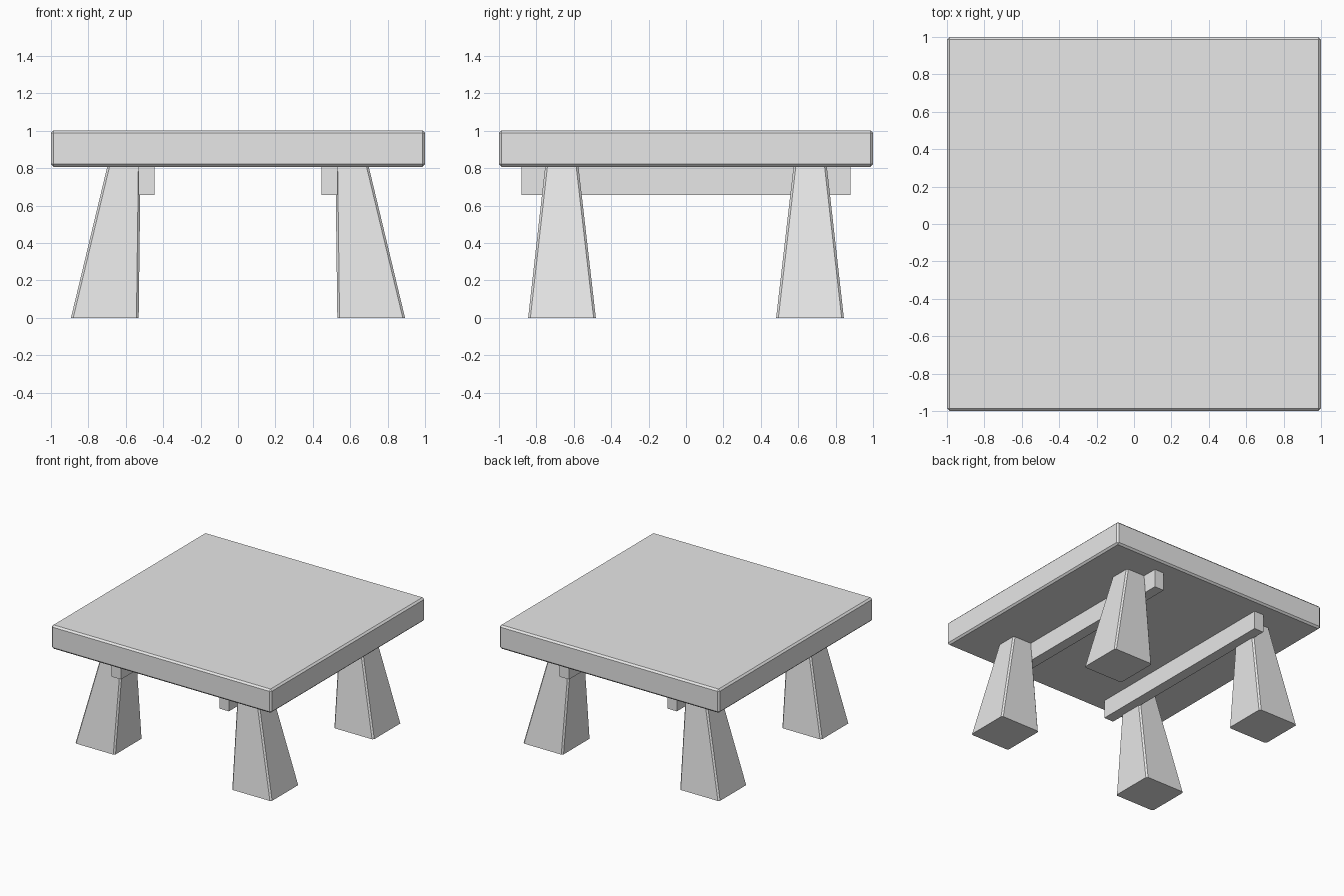
import bpy, bmesh

if "Cube" in bpy.data.objects:
    bpy.data.objects.remove(bpy.data.objects["Cube"])

grey = bpy.data.materials.new("plain_grey")
grey.diffuse_color = (0.8, 0.8, 0.8, 1)
grey.use_nodes = True
grey.node_tree.nodes["Principled BSDF"].inputs["Base Color"].default_value = grey.diffuse_color


def finish(name, bm):
    bmesh.ops.recalc_face_normals(bm, faces=bm.faces)
    mesh = bpy.data.meshes.new(name)
    bm.to_mesh(mesh)
    bm.free()
    mesh.materials.append(grey)
    obj = bpy.data.objects.new(name, mesh)
    bpy.context.collection.objects.link(obj)
    return obj


def box(name, x0, x1, y0, y1, z0, z1, chamfer=0):
    bm = bmesh.new()
    bmesh.ops.create_cube(bm, size=1)
    for v in bm.verts:
        v.co = (x1 if v.co.x > 0 else x0,
                y1 if v.co.y > 0 else y0,
                z1 if v.co.z > 0 else z0)
    if chamfer:
        bmesh.ops.bevel(bm, geom=bm.edges[:], offset=chamfer,
                        segments=1, affect='EDGES')
    return finish(name, bm)


def ring(bm, cx, cy, half, cut, z):
    """Square cross-section with chamfered corners."""
    a, b = half, half - cut
    pts = [(a, -b), (a, b), (b, a), (-b, a), (-a, b), (-a, -b), (-b, -a), (b, -a)]
    return [bm.verts.new((cx + x, cy + y, z)) for x, y in pts]


def leg(name, sx, sy):
    bm = bmesh.new()
    low = ring(bm, sx * 0.712, sy * 0.663, 0.181, 0.012, 0)
    top = ring(bm, sx * 0.610, sy * 0.664, 0.089, 0.012, 0.808)
    bm.faces.new(low)
    bm.faces.new(top)
    for i in range(8):
        j = (i + 1) % 8
        bm.faces.new((low[i], low[j], top[j], top[i]))
    return finish(name, bm)


# Thick square slab with chamfered edges
box("table_top", -1, 1, -1, 1, 0.807, 1.002, 0.014)

# Tapered, splayed legs and the rails along their inner sides
for sx, side in ((-1, "left"), (1, "right")):
    for sy, end in ((-1, "front"), (1, "back")):
        leg(f"{end}_{side}_leg", sx, sy)
    xs = sorted((sx * 0.447, sx * 0.533))
    box(f"{side}_rail", xs[0], xs[1], -0.88, 0.88, 0.657, 0.808)
